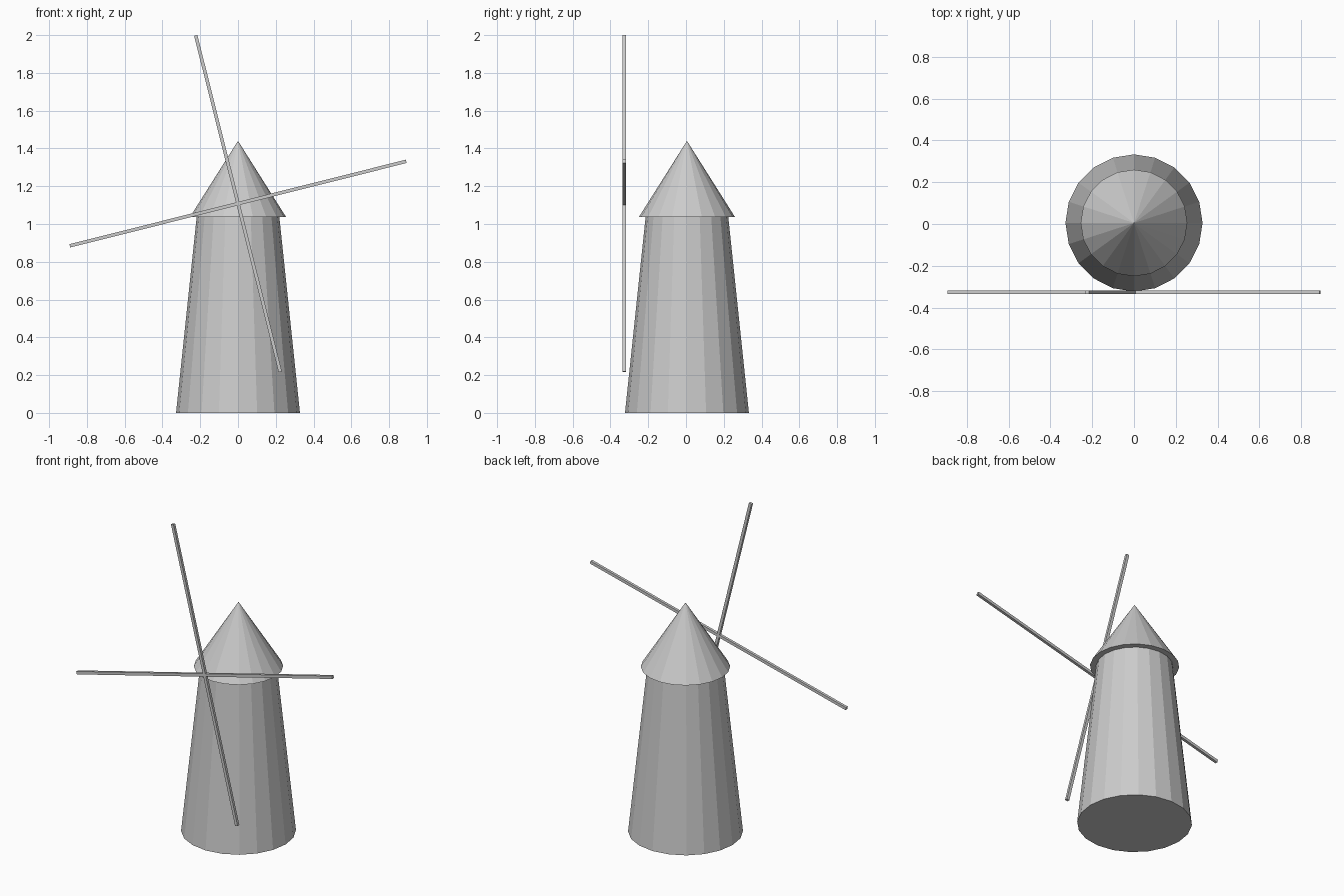
import bpy, math

if "Cube" in bpy.data.objects:
    bpy.data.objects.remove(bpy.data.objects["Cube"])

grey = bpy.data.materials.new("light grey")
grey.diffuse_color = (0.6, 0.6, 0.6, 1)
grey.use_nodes = True
grey.node_tree.nodes["Principled BSDF"].inputs["Base Color"].default_value = grey.diffuse_color

CY = 0.005      # tower axis offset in y
SIDES = 20


def finish(name):
    ob = bpy.context.object
    ob.name = name
    ob.data.materials.append(grey)
    return ob


def cone(name, r1, r2, z0, z1):
    bpy.ops.mesh.primitive_cone_add(vertices=SIDES, radius1=r1, radius2=r2,
                                    depth=z1 - z0, location=(0, CY, (z0 + z1) / 2))
    return finish(name)


# Tapered tower and pointed cap
cone("tower", 0.328, 0.219, 0.0, 1.036)
cone("roof", 0.255, 0.0, 1.036, 1.44)

# Two crossed sail bars in front of the tower
for name, angle in (("upright_sail_bar", -14.1), ("cross_sail_bar", 75.9)):
    bpy.ops.mesh.primitive_cube_add(size=1, location=(0, -0.327, 1.108),
                                    rotation=(0, math.radians(angle), 0))
    finish(name).scale = (0.018, 0.017, 1.836)
